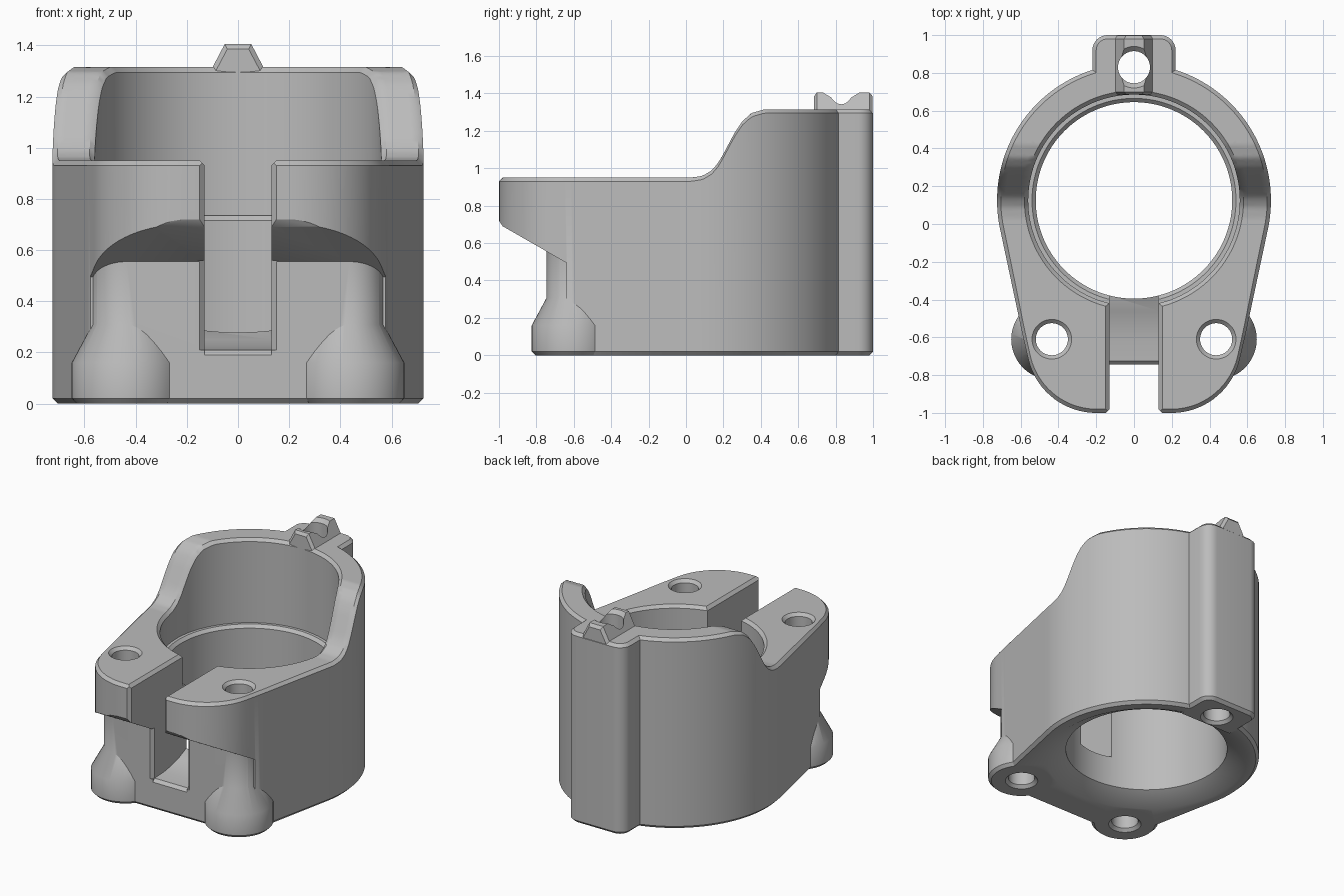
import bpy, bmesh
from math import sin, cos, pi, radians, hypot

cube = bpy.data.objects.get("Cube")
if cube:
    bpy.data.objects.remove(cube, do_unlink=True)

grey = bpy.data.materials.new("plain_grey")
grey.use_nodes = True
grey.diffuse_color = (0.5, 0.5, 0.5, 1)
grey.node_tree.nodes["Principled BSDF"].inputs["Base Color"].default_value = (0.5, 0.5, 0.5, 1)

CY = 0.125          # bore centre in y
C = 0.02            # chamfer size
TOP, LOW = 1.315, 0.95


def loft(name, rings, closed=False):
    """Skin equal-length rings; cap the ends unless the loft closes on itself."""
    bm = bmesh.new()
    rows = [[bm.verts.new(p) for p in ring] for ring in rings]
    n = len(rows[0])
    for i in range(len(rows) if closed else len(rows) - 1):
        a, b = rows[i], rows[(i + 1) % len(rows)]
        for j in range(n):
            k = (j + 1) % n
            bm.faces.new((a[j], a[k], b[k], b[j]))
    if not closed:
        bm.faces.new(rows[0])
        bm.faces.new(rows[-1])
    else:
        bmesh.ops.triangulate(bm, faces=bm.faces[:])
    bmesh.ops.recalc_face_normals(bm, faces=bm.faces[:])
    me = bpy.data.meshes.new(name)
    bm.to_mesh(me)
    bm.free()
    me.materials.append(grey)
    ob = bpy.data.objects.new(name, me)
    bpy.context.collection.objects.link(ob)
    return ob


def revolve(name, x, y, profile, n=48):
    return loft(name, [[(x + r * cos(2 * pi * i / n), y + r * sin(2 * pi * i / n), z)
                        for i in range(n)] for r, z in profile])


def prism_x(name, yz, half):
    return loft(name, [[(x, y, z) for y, z in yz] for x in (-half, half)])


def prism_z(name, xy, z0, z1):
    return loft(name, [[(x, y, z) for x, y in xy] for z in (z0, z1)])


def combine(target, tool, operation):
    bpy.context.view_layer.objects.active = target
    mod = target.modifiers.new("combine", "BOOLEAN")
    mod.object, mod.operation, mod.solver = tool, operation, "EXACT"
    bpy.ops.object.modifier_apply(modifier=mod.name)
    bpy.data.objects.remove(tool, do_unlink=True)


# Stepped rim height along y
STEP = [(0.03, LOW), (0.09, 0.96), (0.14, 0.99), (0.18, 1.04),
        (0.26, 1.19), (0.3, 1.25), (0.35, 1.295), (0.42, TOP)]


def rim(y):
    if y <= STEP[0][0]:
        return LOW
    for (y0, z0), (y1, z1) in zip(STEP, STEP[1:]):
        if y <= y1:
            return z0 + (z1 - z0) * (y - y0) / (y1 - y0)
    return TOP


# Outer outline: hull of the barrel circle and two front corner circles
CIRCLES = [(0, 0, 0.725), (0.2, -0.755, 0.37), (-0.2, -0.755, 0.37)]
SUPPORT = []
for deg in range(360):
    a = radians(deg)
    SUPPORT.append((a, max(x * cos(a) + y * sin(a) + r for x, y, r in CIRCLES)))


def outer(t):
    return min(h / cos(a - t) for a, h in SUPPORT if cos(a - t) > 0.05)


# Main housing: one wall section swept around the bore
sections = []
N = 240
for i in range(N):
    t = 2 * pi * (i + 0.5) / N
    R = outer(t)

    def height(r):
        return rim(CY + r * sin(t))

    sec = [(0.645, 0), (R - C, 0), (R, C), (R, height(R) - C)]
    for k in range(6):
        r = R - C + (0.58 - R + C) * k / 5
        sec.append((r, height(r)))
    sec += [(0.56, height(0.56) - C), (0.56, 0.735), (0.54, 0.735), (0.52, 0.715), (0.52, 0.07)]
    sections.append([(r * cos(t), CY + r * sin(t), z) for r, z in sec])
body = loft("housing", sections, closed=True)

# Sloped underside of the front overhang
combine(body, prism_x("underside_cutter", [(-1.2, -0.1), (-0.64, -0.1), (-0.64, 0.495), (-0.745, 0.555),
                                           (-0.98, 0.69), (-1.02, 0.75), (-1.2, 0.75)], 0.9), "DIFFERENCE")


# Lower front wall with rounded columns at both ends
def wall(r):
    pts = [(0.435 + r, -0.56)]
    for side, start in ((1, 0), (-1, 90)):
        for k in range(13):
            a = -radians(start + 7.5 * k)
            pts.append((side * 0.435 + r * cos(a), -0.61 + r * sin(a)))
    return pts + [(-0.435 - r, -0.56)]


combine(body, loft("front_wall", [[(x, y, z) for x, y in wall(r)]
                                  for r, z in ((0.115, 0), (0.135, C), (0.135, 0.66))]), "UNION")

# Flared bosses at the foot of the columns
for s in (-1, 1):
    combine(body, revolve("foot_boss", s * 0.435, -0.61,
                          [(0.195, 0), (0.215, C), (0.215, 0.16), (0.13, 0.318)]), "UNION")


# Back tab with rounded corners
def tab(inset):
    w, r = 0.22 - inset, 0.08 - inset
    pts = [(w, 0.72)]
    for s, start in ((1, 0), (-1, 90)):
        for k in range(9):
            a = radians(start + 11.25 * k)
            pts.append((s * 0.14 + r * cos(a), 0.92 + r * sin(a)))
    return pts + [(-w, 0.72)]


combine(body, loft("back_tab", [[(x, y, z) for x, y in tab(i)]
                                for i, z in ((C, 0), (0, C), (0, TOP - C), (C, TOP))]), "UNION")


# Ridge on top of the tab
def ridge(y, i):
    return [(-0.115 + i, y, 1.285), (0.115 - i, y, 1.285),
            (0.052 - i / 2, y, 1.405 - i), (-0.052 + i / 2, y, 1.405 - i)]


combine(body, loft("top_ridge", [ridge(0.685, C), ridge(0.7, 0), ridge(0.98, 0), ridge(0.998, C)]), "UNION")

# Front slot with a curved floor and chamfered edges
floor = [(-1.2, 0.17), (-0.765, 0.17), (-0.725, 0.21), (-0.62, 0.215), (-0.54, 0.228),
         (-0.46, 0.25), (-0.38, 0.285), (0, 0.285), (0, 1.2), (-1.2, 1.2)]
combine(body, prism_x("slot_cutter", floor, 0.13), "DIFFERENCE")
for y, z0, z1 in ((-0.745, 0.21, 0.56), (-1.0, 0.6, 1.0)):
    flare = [(-0.13, y + C), (-0.17, y - C), (0.17, y - C), (0.13, y + C)]
    combine(body, prism_z("flare_cutter", flare, z0, z1), "DIFFERENCE")
flare = [(-0.13, LOW - C), (0.13, LOW - C), (0.17, LOW + C), (-0.17, LOW + C)]
combine(body, loft("slot_top_cutter", [[(x, y, z) for x, z in flare] for y in (-1.1, -0.3)]), "DIFFERENCE")

# Countersunk screw holes
for x, y, top in ((-0.435, -0.61, LOW), (0.435, -0.61, LOW), (0, 0.83, 1.4)):
    combine(body, revolve("hole_cutter", x, y, [(0.125, -C), (0.085, C), (0.085, top - C),
                                                (0.125, top + C)]), "DIFFERENCE")

# Smooth shading with crisp edges
bpy.ops.object.select_all(action="DESELECT")
body.select_set(True)
bpy.context.view_layer.objects.active = body
bpy.ops.object.shade_smooth_by_angle(angle=radians(30))
